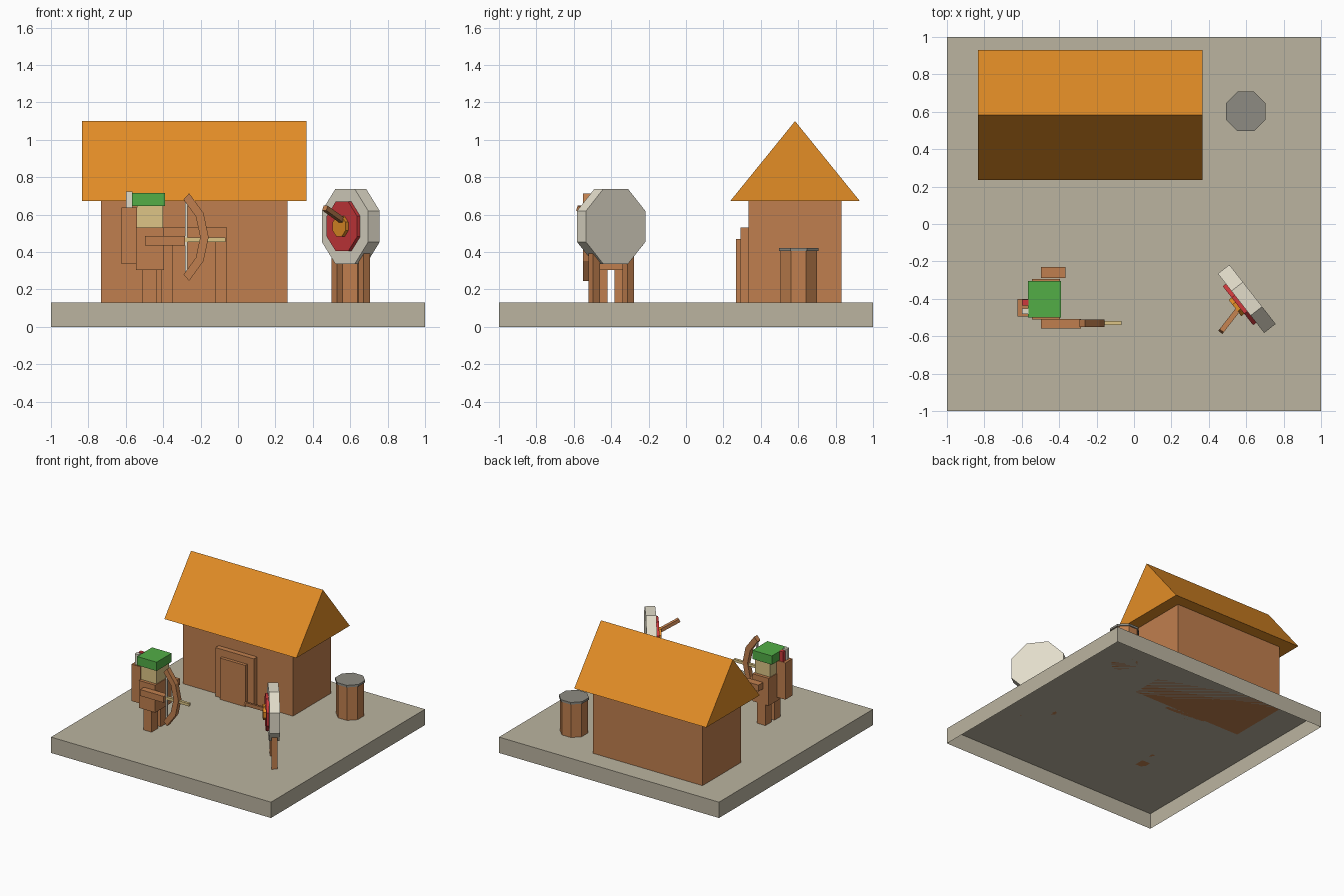
import bpy
import bmesh
from math import radians, sin, cos, pi
from mathutils import Matrix, Vector

if "Cube" in bpy.data.objects:
    bpy.data.objects.remove(bpy.data.objects["Cube"])


def material(name, *rgb):
    """Flat material from 0-255 display colour, stored as linear values."""
    lin = [((c / 255 + 0.055) / 1.055) ** 2.4 for c in rgb] + [1]
    m = bpy.data.materials.new(name)
    m.use_nodes = True
    m.diffuse_color = lin
    m.node_tree.nodes["Principled BSDF"].inputs["Base Color"].default_value = lin
    return m


WOOD = material("brown wood", 192, 127, 78)
THATCH = material("orange thatch", 227, 141, 38)
STONE = material("grey ground", 187, 180, 160)
CREAM = material("cream white", 226, 220, 202)
RED = material("red", 205, 57, 60)
GREEN = material("green cloth", 82, 174, 70)
SKIN = material("tan", 221, 197, 134)
LID = material("dark grey", 141, 139, 130)


def finish(name, bm, mat, matrix=Matrix()):
    bm.transform(matrix)
    bmesh.ops.recalc_face_normals(bm, faces=bm.faces)
    me = bpy.data.meshes.new(name)
    bm.to_mesh(me)
    bm.free()
    me.materials.append(mat)
    ob = bpy.data.objects.new(name, me)
    bpy.context.collection.objects.link(ob)
    return ob


def box(name, mat, x, y, z, matrix=Matrix()):
    """Box given by its (min, max) range on each axis."""
    bm = bmesh.new()
    bmesh.ops.create_cube(bm, size=1)
    for v in bm.verts:
        v.co = [(r[0] + r[1]) / 2 + c * (r[1] - r[0]) for r, c in zip((x, y, z), v.co)]
    return finish(name, bm, mat, matrix)


def octagon(name, mat, apothem, low, high, matrix):
    """Eight-sided prism along local z with flats facing the axes."""
    bm = bmesh.new()
    r = apothem / cos(pi / 8)
    bmesh.ops.create_cone(bm, cap_ends=True, segments=8, radius1=r, radius2=r, depth=high - low)
    turn = Matrix.Translation((0, 0, (low + high) / 2)) @ Matrix.Rotation(pi / 8, 4, 'Z')
    return finish(name, bm, mat, matrix @ turn)


def extrude(name, mat, outline, axis, start, depth):
    """Extrude a flat outline along the x or y axis."""
    bm = bmesh.new()
    place = (lambda a, b: (start, a, b)) if axis == 'x' else (lambda a, b: (a, start, b))
    face = bm.faces.new([bm.verts.new(place(a, b)) for a, b in outline])
    new = bmesh.ops.extrude_face_region(bm, geom=[face])["geom"]
    move = Vector((depth, 0, 0)) if axis == 'x' else Vector((0, depth, 0))
    bmesh.ops.translate(bm, vec=move, verts=[g for g in new if isinstance(g, bmesh.types.BMVert)])
    return finish(name, bm, mat)


FLOOR = 0.13

# Ground slab, open underneath
ground = box("ground", STONE, (-1, 1), (-1, 1), (0, FLOOR))
bm = bmesh.new()
bm.from_mesh(ground.data)
bmesh.ops.delete(bm, geom=[f for f in bm.faces if f.normal.z < -0.5], context='FACES')
bm.to_mesh(ground.data)
bm.free()

# House with gabled roof and layered door
box("house_walls", WOOD, (-0.733, 0.265), (0.335, 0.832), (FLOOR, 0.675))
box("door_frame", WOOD, (-0.41, -0.06), (0.292, 0.336), (FLOOR, 0.53))
box("door", WOOD, (-0.35, -0.12), (0.266, 0.293), (FLOOR, 0.47))
extrude("roof", THATCH, [(0.236, 0.672), (0.93, 0.672), (0.583, 1.1)], 'x', -0.835, 1.2)

# Barrel
barrel = Matrix.Translation((0.597, 0.602, 0))
octagon("barrel_body", WOOD, 0.098, FLOOR, 0.406, barrel)
octagon("barrel_lid", LID, 0.106, 0.405, 0.422, barrel)

# Target on two posts, turned towards the archer
target = Matrix.Translation((0.603, -0.4, 0)) @ Matrix.Rotation(radians(-52), 4, 'Z')
disc = target @ Matrix.Translation((0, 0, 0.537)) @ Matrix.Rotation(pi / 2, 4, 'X')
octagon("target_board", CREAM, 0.201, -0.039, 0.039, disc)
octagon("target_ring", RED, 0.132, 0.038, 0.06, disc)
octagon("target_centre", THATCH, 0.055, 0.059, 0.08, disc)
for side, label in ((-1, "right"), (1, "left")):
    u = side * 0.116
    box("target_post_" + label, WOOD, (u - 0.023, u + 0.023), (-0.021, 0.021), (FLOOR, 0.42), target)

# Arrow stuck in the target
tail, tip = Vector((0.465, -0.575, 0.635)), Vector((0.57, -0.44, 0.56))
shaft = Matrix.Translation(tail) @ (tip - tail).to_track_quat('Z', 'Y').to_matrix().to_4x4()
box("stuck_arrow", WOOD, (-0.014, 0.014), (-0.014, 0.014), (0, (tip - tail).length), shaft)

# Archer, facing left
for y, label in ((-0.5, "right"), (-0.383, "left")):
    box("leg_" + label, WOOD, (-0.51, -0.435), (y, y + 0.08), (FLOOR, 0.31))
box("torso", WOOD, (-0.545, -0.396), (-0.51, -0.295), (0.305, 0.53))
box("head", SKIN, (-0.54, -0.402), (-0.485, -0.32), (0.53, 0.648))
box("cap", GREEN, (-0.567, -0.39), (-0.5, -0.305), (0.645, 0.717))
box("arm_right", WOOD, (-0.498, -0.283), (-0.56, -0.508), (0.435, 0.487))
box("arm_left", WOOD, (-0.498, -0.367), (-0.29, -0.23), (0.435, 0.487))

# Quiver with two fletchings
box("quiver", WOOD, (-0.622, -0.54), (-0.495, -0.402), (0.335, 0.637))
box("fletching_red", RED, (-0.6, -0.565), (-0.437, -0.405), (0.6, 0.72))
box("fletching_white", CREAM, (-0.6, -0.565), (-0.482, -0.452), (0.6, 0.725))

# Bow as a faceted arc, with string and nocked arrow
angles = [radians(-48 + 24 * i) for i in range(5)]
arc = [[(-0.472 + r * cos(a), 0.48 + r * sin(a)) for a in angles] for r in (0.27, 0.315)]
extrude("bow", WOOD, arc[0] + arc[1][::-1], 'y', -0.55, 0.04)
box("bow_string", CREAM, (-0.284, -0.269), (-0.538, -0.522), (0.28, 0.68))
box("nocked_arrow", SKIN, (-0.29, -0.068), (-0.54, -0.518), (0.455, 0.477))
